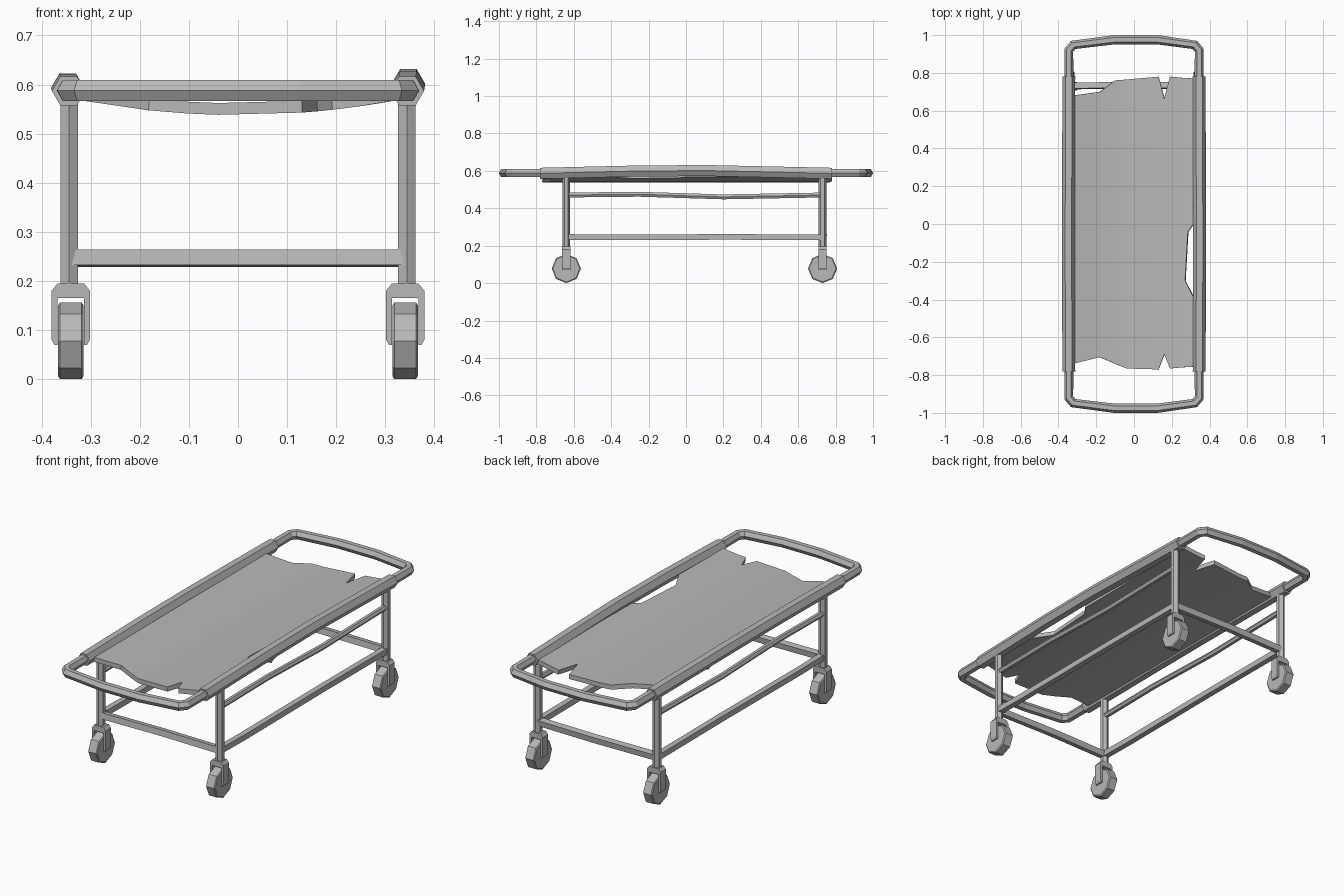
import bpy, bmesh, math
from mathutils import Vector

cube = bpy.data.objects.get("Cube")
if cube:
    bpy.data.objects.remove(cube, do_unlink=True)

GREY = (0.48, 0.48, 0.48, 1)
steel = bpy.data.materials.new("worn grey steel")
steel.use_nodes = True
steel.diffuse_color = GREY
bsdf = steel.node_tree.nodes["Principled BSDF"]
bsdf.inputs["Base Color"].default_value = GREY
bsdf.inputs["Roughness"].default_value = 0.7


def finish(name, bm):
    bmesh.ops.recalc_face_normals(bm, faces=bm.faces)
    mesh = bpy.data.meshes.new(name)
    bm.to_mesh(mesh)
    bm.free()
    mesh.materials.append(steel)
    ob = bpy.data.objects.new(name, mesh)
    bpy.context.collection.objects.link(ob)
    return ob


def tube(name, path, radii, sides=6, phase=0.0):
    """Sweep a regular polygon along a path, with flat end caps."""
    pts = [Vector(p) for p in path]
    if not isinstance(radii, (list, tuple)):
        radii = [radii] * len(pts)
    bm = bmesh.new()
    rings = []
    for i, p in enumerate(pts):
        before = (p - pts[i - 1]).normalized() if i else Vector()
        after = (pts[i + 1] - p).normalized() if i < len(pts) - 1 else Vector()
        t = (before + after).normalized()
        ref = Vector((1, 0, 0)) if abs(t.z) > 0.9 else Vector((0, 0, 1))
        side = t.cross(ref).normalized()
        up = side.cross(t)
        ring = []
        for k in range(sides):
            a = phase + math.tau * k / sides
            ring.append(bm.verts.new(p + radii[i] * (side * math.cos(a) + up * math.sin(a))))
        rings.append(ring)
    for a, b in zip(rings, rings[1:]):
        for k in range(sides):
            j = (k + 1) % sides
            bm.faces.new((a[k], a[j], b[j], b[k]))
    bm.faces.new(rings[0])
    bm.faces.new(rings[-1])
    return finish(name, bm)


def fork(name, x, y):
    """Caster fork: an upside-down U profile given depth along y."""
    half = [(0.027, 0.165), (0.027, 0.07), (0.033, 0.07), (0.039, 0.08),
            (0.039, 0.18), (0.027, 0.195)]
    bm = bmesh.new()
    for s in (-1, 1):
        outline = [(0, 0.165)] + half + [(0, 0.195)]
        front = [bm.verts.new((x + s * px, y - 0.022, pz)) for px, pz in outline]
        back = [bm.verts.new((x + s * px, y + 0.022, pz)) for px, pz in outline]
        bm.faces.new(front)
        bm.faces.new(back)
        for i in range(len(outline) - 1):
            bm.faces.new((front[i], front[i + 1], back[i + 1], back[i]))
    bmesh.ops.remove_doubles(bm, verts=bm.verts, dist=0.0005)
    return finish(name, bm)


LEG_X, FRONT_Y, BACK_Y = 0.344, -0.64, 0.73
BOX = math.pi / 4

# Legs, forks and wheels
for end, y in (("front", FRONT_Y), ("back", BACK_Y)):
    for side, x in (("left", LEG_X), ("right", -LEG_X)):
        tag = f"{end}_{side}"
        tube(tag + "_leg", [(x, y, 0.18), (x, y, 0.585)], 0.0208)
        fork(tag + "_fork", x * 0.99, y)
        wx = x * 0.99
        tube(tag + "_wheel", [(wx + d, y, 0.078) for d in (-0.026, -0.022, 0.022, 0.026)],
             [0.072, 0.078, 0.078, 0.072], 8)

# Rails along each side
for side, s, rise in (("left", 1, 0.012), ("right", -1, 0.003)):
    x = s * LEG_X
    tube(side + "_top_rail",
         [(s * 0.345, -0.78, 0.587), (s * 0.347, -0.3, 0.59 + rise * 0.7),
          (s * 0.347, 0.1, 0.59 + rise), (s * 0.345, 0.78, 0.587)], 0.034)
    tube(side + "_middle_rail",
         [(x, FRONT_Y, 0.471), (x, -0.25, 0.475), (x, 0.2, 0.461), (x, BACK_Y, 0.471)], 0.015)
    tube(side + "_lower_rail",
         [(x, FRONT_Y, 0.247), (x, -0.45, 0.244), (x, 0.2, 0.247), (x, BACK_Y, 0.245)],
         0.021, 4, BOX)

# Lower crossbars
for end, y in (("front", FRONT_Y), ("back", BACK_Y)):
    tube(end + "_crossbar", [(-LEG_X, y, 0.246), (0, y + 0.006, 0.246), (LEG_X, y, 0.246)],
         0.022, 4, BOX + 0.15)

# Rounded push handles at both ends
for end, s in (("front", -1), ("back", 1)):
    tube(end + "_handle",
         [(-0.345, s * 0.74, 0.588), (-0.345, s * 0.92, 0.588), (-0.322, s * 0.948, 0.588),
          (-0.1, s * 0.976, 0.588), (0.12, s * 0.976, 0.588), (0.322, s * 0.948, 0.588),
          (0.345, s * 0.92, 0.588), (0.345, s * 0.74, 0.588)], 0.0245)

# Sagging bed sheet with torn ends and a tear on its left side
columns = [(-0.32, -0.74, 0.68), (-0.18, -0.705, 0.70), (-0.1, -0.74, 0.76),
           (-0.04, -0.765, 0.765), (0.13, -0.77, 0.78), (0.16, -0.69, 0.665),
           (0.19, -0.765, 0.78), (0.24, -0.76, 0.775), (0.32, -0.755, 0.77)]
rows = [(-0.4, 0.32), (-0.3, 0.27), (-0.04, 0.285), (0.0, 0.315)]


def sheet_z(x):
    return 0.562 + 0.03 * (x / 0.32) ** 2


bm = bmesh.new()
grid = []
for i, (x, y0, y1) in enumerate(columns):
    last = i == len(columns) - 1
    line = [(x, y0)] + [(edge if last else x, y) for y, edge in rows] + [(x, y1)]
    grid.append([bm.verts.new((px, py, sheet_z(px))) for px, py in line])
for a, b in zip(grid, grid[1:]):
    for k in range(len(a) - 1):
        bm.faces.new((a[k], b[k], b[k + 1], a[k + 1]))
sheet = finish("bed_sheet", bm)
if sheet.data.polygons[0].normal.z < 0:
    sheet.data.flip_normals()
solid = sheet.modifiers.new("thickness", 'SOLIDIFY')
solid.thickness = 0.024
solid.offset = -1
